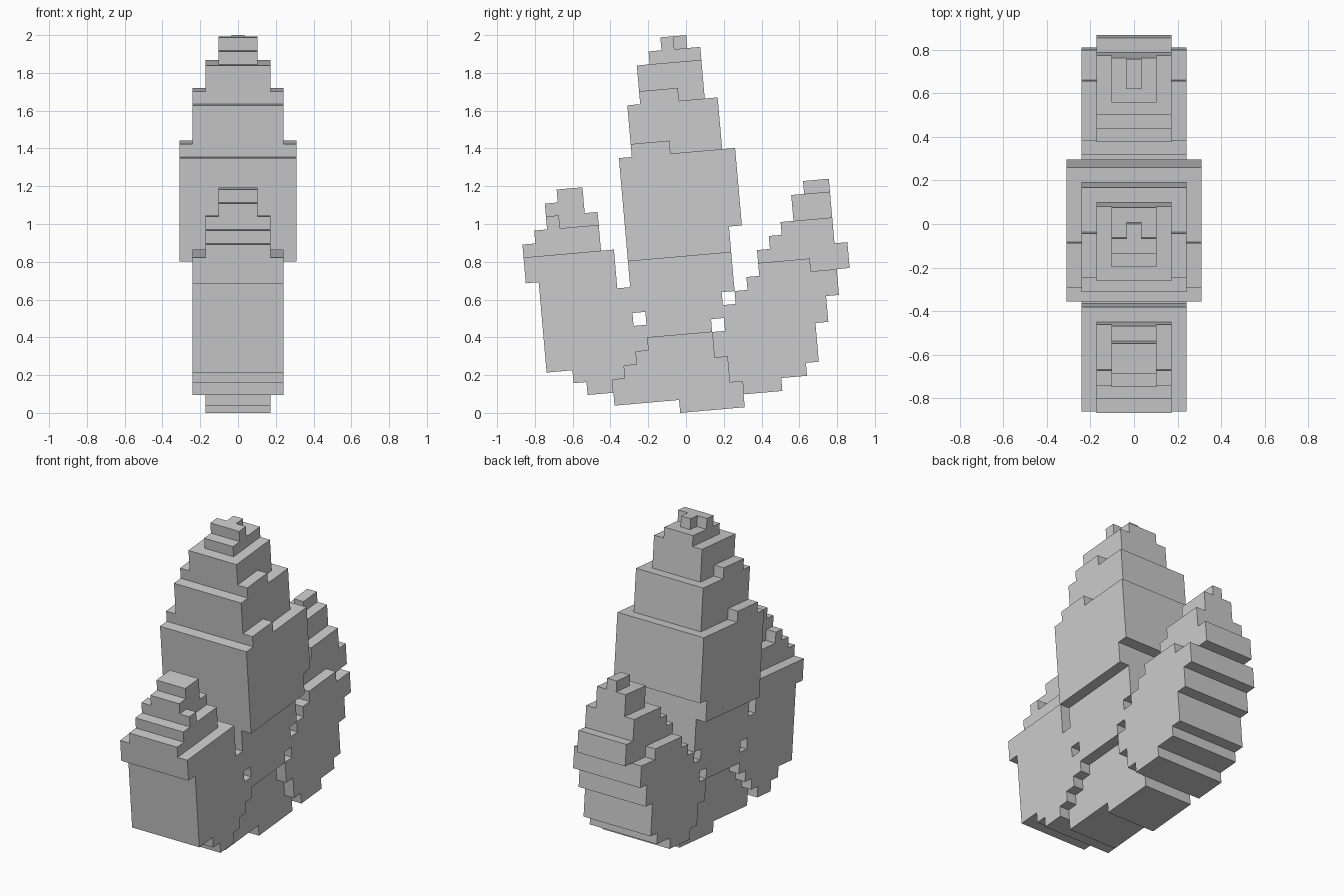
import bpy, bmesh
from math import radians
from mathutils import Matrix, Vector

if "Cube" in bpy.data.objects:
    bpy.data.objects.remove(bpy.data.objects["Cube"])

S = 0.0686                      # block size
TILT = Matrix.Rotation(radians(5), 4, 'X')
SHIFT = Vector((0, 0.0035, 0.003))
HOLES = {(4, 8), (3, 6), (-3, 7)}   # small see-through openings
owner = {}                      # block position -> part name


def fill(name, k, y0, depth, z0, rows):
    """Solid slab of blocks, 2k+1 wide; the first part to claim a block keeps it."""
    for y in range(y0, y0 + depth):
        for z in range(z0, z0 + rows):
            if (y, z) not in HOLES:
                for x in range(-k, k + 1):
                    owner.setdefault((x, y, z), name)


def stack(name, z, tiers):
    """Square tiers on top of each other: half width k, then steps of (front, extra depth, rows)."""
    for k, steps in tiers:
        for step in steps:
            y0, extra, rows = (*step, 0, 1) if len(step) == 1 else (*step, 1)[:3]
            fill(name, k, y0, 2 * k + 1 + extra, z, rows)
            z += rows


def build_part(name):
    """Make the exposed faces of one part and merge the flat areas."""
    bm = bmesh.new()
    for cell in [c for c, part in owner.items() if part == name]:
        c = Vector(cell) + Vector((0, 0, 0.5))
        for axis in range(3):
            for sign in (-1, 1):
                near = list(cell)
                near[axis] += sign
                if tuple(near) in owner:
                    continue
                n, a, b = Vector(), Vector(), Vector()
                n[axis] = sign * 0.5
                a[(axis + 1) % 3] = 0.5
                b[(axis + 2) % 3] = 0.5 * sign
                bm.faces.new([bm.verts.new((c + n + p) * S)
                              for p in (-a - b, a - b, a + b, b - a)])
    bmesh.ops.remove_doubles(bm, verts=bm.verts, dist=S * 0.01)
    bmesh.ops.dissolve_limit(bm, angle_limit=radians(1), verts=bm.verts, edges=bm.edges)
    bm.transform(Matrix.Translation(SHIFT) @ TILT)
    mesh = bpy.data.meshes.new(name)
    bm.to_mesh(mesh)
    bm.free()
    bpy.context.collection.objects.link(bpy.data.objects.new(name, mesh))


# Central spire: narrow base, wide waist, square tiers to the tip
stack("central_spire", 0, [
    (2, [(0,), (-5, 5, 5)]),
    (3, [(-3, 1, 6)]),
    (4, [(-3, -1, 2), (-3, 0, 6)]),
    (3, [(-2, 0, 4)]),
    (2, [(-1, 0, 3)]),
    (1, [(0, 1)]),
    (0, [(1, 1)])])
# Ledges left by the tilt where a tier meets the next
fill("central_spire", 4, -2, 3, 20, 1)
fill("central_spire", 3, -1, 3, 24, 1)
fill("central_spire", 1, 1, 1, 28, 1)

# Front spire: rounded underside, short stepped tip
stack("front_spire", 2, [
    (3, [(-7, -5), (-8, -3), (-10,), (-10, 1), (-10, 0, 4), (-10, -1), (-11, 0, 2)]),
    (2, [(-11, 1), (-10,)]),
    (1, [(-9, 1), (-9,), (-8, -1)])])
fill("front_spire", 2, -9, 1, 15, 1)

# Rear spire: leans outward with a stepped back
stack("rear_spire", 1, [
    (3, [(5, -4), (4, -1), (4,), (3, 1, 2), (5, 0, 2), (5, 1), (6,)]),
    (2, [(7, 2, 2), (8,), (9, -1)]),
    (1, [(10, 0, 2)]),
    (0, [(11, 1)])])
fill("rear_spire", 3, 7, 4, 10, 1)

for part_name in ("central_spire", "front_spire", "rear_spire"):
    build_part(part_name)
